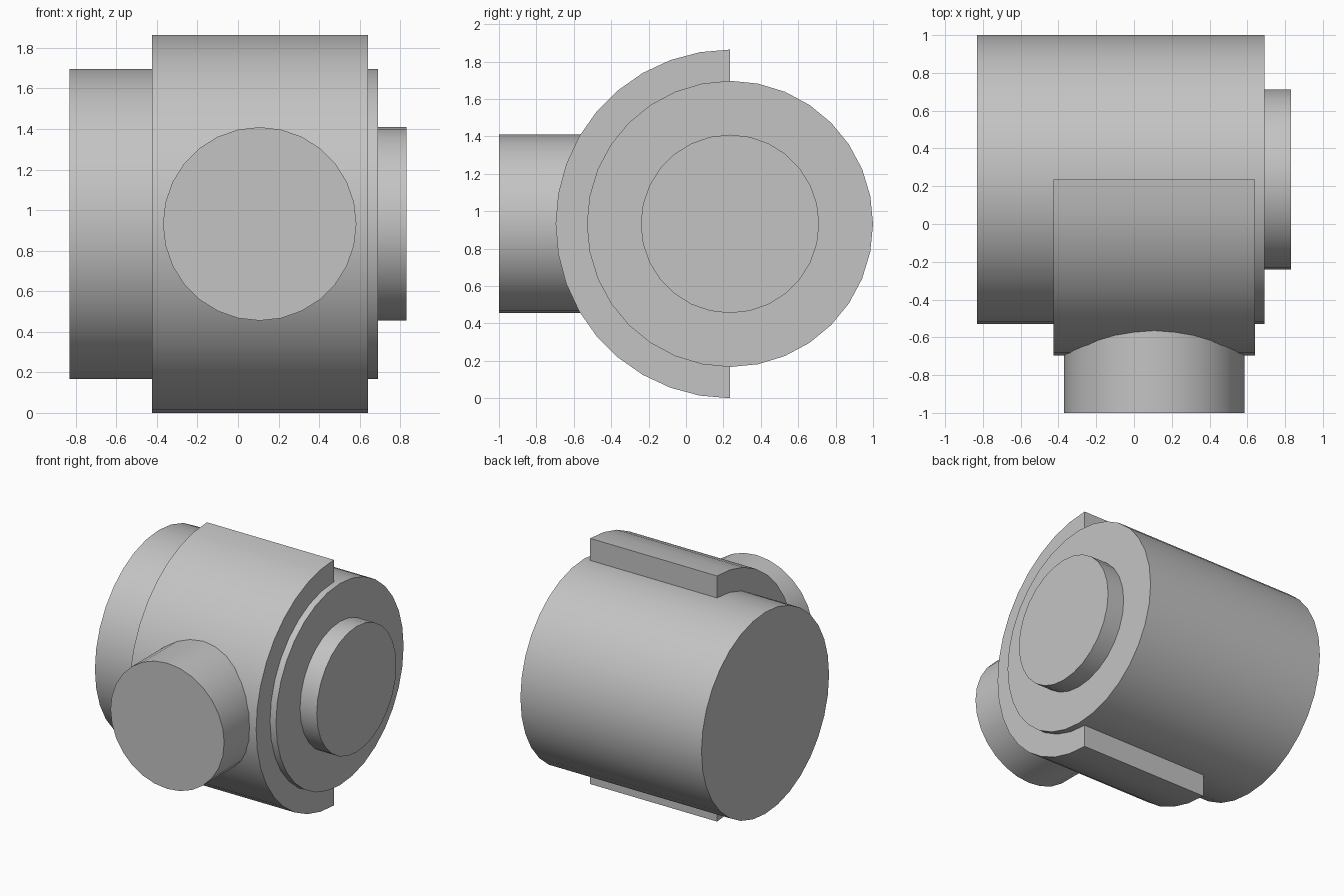
import bpy
import bmesh
import math
from mathutils import Vector

cube = bpy.data.objects.get("Cube")
if cube:
    bpy.data.objects.remove(cube, do_unlink=True)

grey = bpy.data.materials.new("plain grey")
grey.use_nodes = True
colour = (0.55, 0.55, 0.55, 1)
grey.diffuse_color = colour
grey.node_tree.nodes["Principled BSDF"].inputs["Base Color"].default_value = colour

AXIS_Y, AXIS_Z = 0.235, 0.932   # shared centre line of the body
PORT_X = 0.107


def prism(name, ring, sweep):
    """Extrude a closed ring of points along a vector and shade its curved side."""
    bm = bmesh.new()
    base = bm.faces.new([bm.verts.new(p) for p in ring])
    out = bmesh.ops.extrude_face_region(bm, geom=[base], use_keep_orig=True)
    moved = [v for v in out["geom"] if isinstance(v, bmesh.types.BMVert)]
    bmesh.ops.translate(bm, vec=sweep, verts=moved)
    bmesh.ops.recalc_face_normals(bm, faces=bm.faces[:])
    mesh = bpy.data.meshes.new(name)
    bm.to_mesh(mesh)
    bm.free()
    mesh.materials.append(grey)
    obj = bpy.data.objects.new(name, mesh)
    bpy.context.collection.objects.link(obj)
    bpy.ops.object.select_all(action="DESELECT")
    obj.select_set(True)
    bpy.context.view_layer.objects.active = obj
    bpy.ops.object.shade_smooth_by_angle(angle=math.radians(30))
    return obj


def arc(radius, steps, turn=math.tau):
    """Points from the top, turning toward the front; a part turn keeps its end."""
    count = steps if turn == math.tau else steps + 1
    return [(-radius * math.sin(turn * i / steps), radius * math.cos(turn * i / steps))
            for i in range(count)]


def along_x(name, radius, x0, x1, steps, turn=math.tau):
    ring = [(x0, AXIS_Y + u, AXIS_Z + v) for u, v in arc(radius, steps, turn)]
    return prism(name, ring, Vector((x1 - x0, 0, 0)))


# Main drum and the small boss on its end
along_x("main_drum", 0.765, -0.83, 0.69, 32)
along_x("end_boss", 0.477, 0.6, 0.83, 28)

# Half sleeve wrapped around the front of the drum
along_x("half_sleeve", 0.932, -0.425, 0.64, 18, math.pi)

# Round port sticking out of the sleeve
port_ring = [(PORT_X + u, -1, AXIS_Z + v) for u, v in arc(0.477, 28)]
prism("front_port", port_ring, Vector((0, 0.8, 0)))
